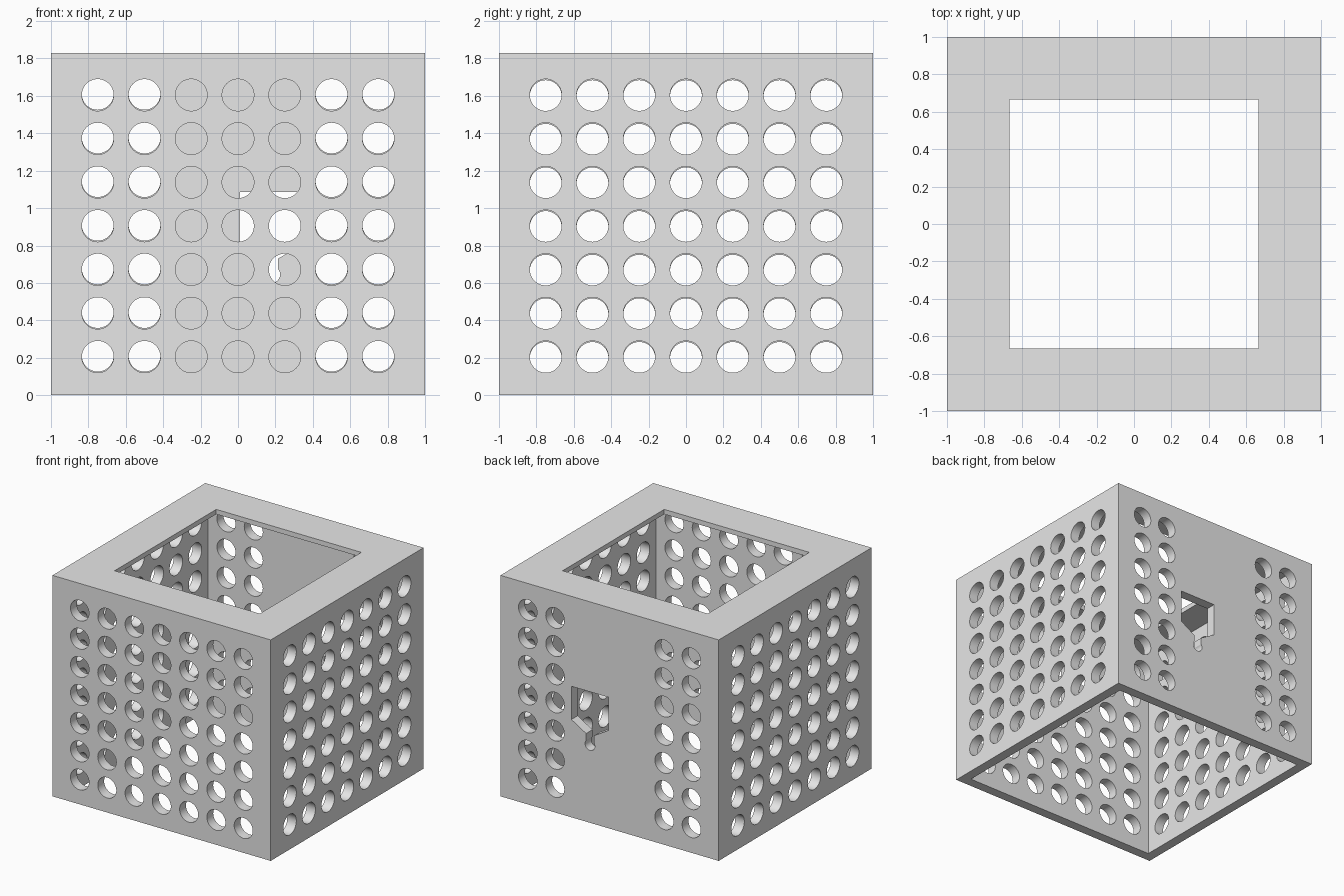
import bpy, bmesh, math
from mathutils import Matrix, Vector

if "Cube" in bpy.data.objects:
    bpy.data.objects.remove(bpy.data.objects["Cube"], do_unlink=True)

HEIGHT, WALL, LIP = 1.83, 0.083, 0.04
PITCH, RADIUS = 0.25, 0.085
ROW_BASE, ROW_STEP = 0.205, 0.2333

grey = bpy.data.materials.new("light grey")
grey.use_nodes = True
colour = (0.8, 0.8, 0.8, 1)
grey.diffuse_color = colour
grey.node_tree.nodes["Principled BSDF"].inputs["Base Color"].default_value = colour


def make_object(name, bm):
    bmesh.ops.recalc_face_normals(bm, faces=bm.faces[:])
    mesh = bpy.data.meshes.new(name)
    bm.to_mesh(mesh)
    bm.free()
    mesh.materials.append(grey)
    obj = bpy.data.objects.new(name, mesh)
    bpy.context.collection.objects.link(obj)
    return obj


def box(name, half, low, high):
    bm = bmesh.new()
    place = Matrix.Translation((0, 0, (low + high) / 2)) @ Matrix.Diagonal(
        (2 * half, 2 * half, high - low, 1))
    bmesh.ops.create_cube(bm, size=1, matrix=place)
    return make_object(name, bm)


def add_holes(bm, turn, columns, lift):
    # grid of round punches through the front wall, turned to another wall
    for col in columns:
        for row in range(7):
            spot = Vector((col * PITCH, -1 + WALL / 2, ROW_BASE + row * ROW_STEP + lift))
            place = (Matrix.Rotation(turn, 4, 'Z') @ Matrix.Translation(spot)
                     @ Matrix.Rotation(math.pi / 2, 4, 'X'))
            bmesh.ops.create_cone(bm, cap_ends=True, segments=48, radius1=RADIUS,
                                  radius2=RADIUS, depth=WALL + 0.06, matrix=place)


# Solid block, inner cavity open at the bottom, and top opening
body = box("perforated_cover", 1, 0, HEIGHT)
cavity = box("cavity_cutter", 1 - WALL, -0.1, HEIGHT - LIP)
opening = box("top_opening_cutter", 0.665, HEIGHT - 0.3, HEIGHT + 0.1)

# Holes in all four walls; the back wall leaves its middle solid
bm = bmesh.new()
every = range(-3, 4)
add_holes(bm, 0, every, 0)
add_holes(bm, math.pi / 2, every, 0)
add_holes(bm, -math.pi / 2, every, -0.006)
add_holes(bm, math.pi, (-3, -2, 2, 3), 0.006)
holes = make_object("hole_cutter", bm)

# Cable port in the back wall: window, funnel and slot with a round end
half_slot, bulb, bulb_z = 0.035, 0.045, 0.645
side = [(0.17, 1.085), (0.17, 0.81), (half_slot, 0.73)]
start = math.asin(math.sqrt(1 - (half_slot / bulb) ** 2))
sweep = math.pi + 2 * start
arc = [(bulb * math.cos(start - sweep * i / 24),
        bulb_z + bulb * math.sin(start - sweep * i / 24)) for i in range(25)]
outline = side + arc + [(-x, z) for x, z in reversed(side)]
bm = bmesh.new()
face = bm.faces.new([bm.verts.new((0.18 + x, 0.87, z)) for x, z in outline])
extruded = bmesh.ops.extrude_face_region(bm, geom=[face], use_keep_orig=True)
bmesh.ops.translate(bm, vec=(0, 0.2, 0),
                    verts=[g for g in extruded["geom"] if isinstance(g, bmesh.types.BMVert)])
port = make_object("cable_port_cutter", bm)

# Cut everything out, then keep only the finished body
cutters = (cavity, opening, holes, port)
for cutter in cutters:
    cutter.hide_render = True
    cut = body.modifiers.new(cutter.name, 'BOOLEAN')
    cut.operation, cut.solver, cut.object = 'DIFFERENCE', 'EXACT', cutter
graph = bpy.context.evaluated_depsgraph_get()
result = bpy.data.meshes.new_from_object(body.evaluated_get(graph))
body.modifiers.clear()
body.data = result
for cutter in cutters:
    bpy.data.objects.remove(cutter, do_unlink=True)

bpy.ops.object.select_all(action='DESELECT')
body.select_set(True)
bpy.context.view_layer.objects.active = body
bpy.ops.object.shade_smooth_by_angle(angle=math.radians(30))
